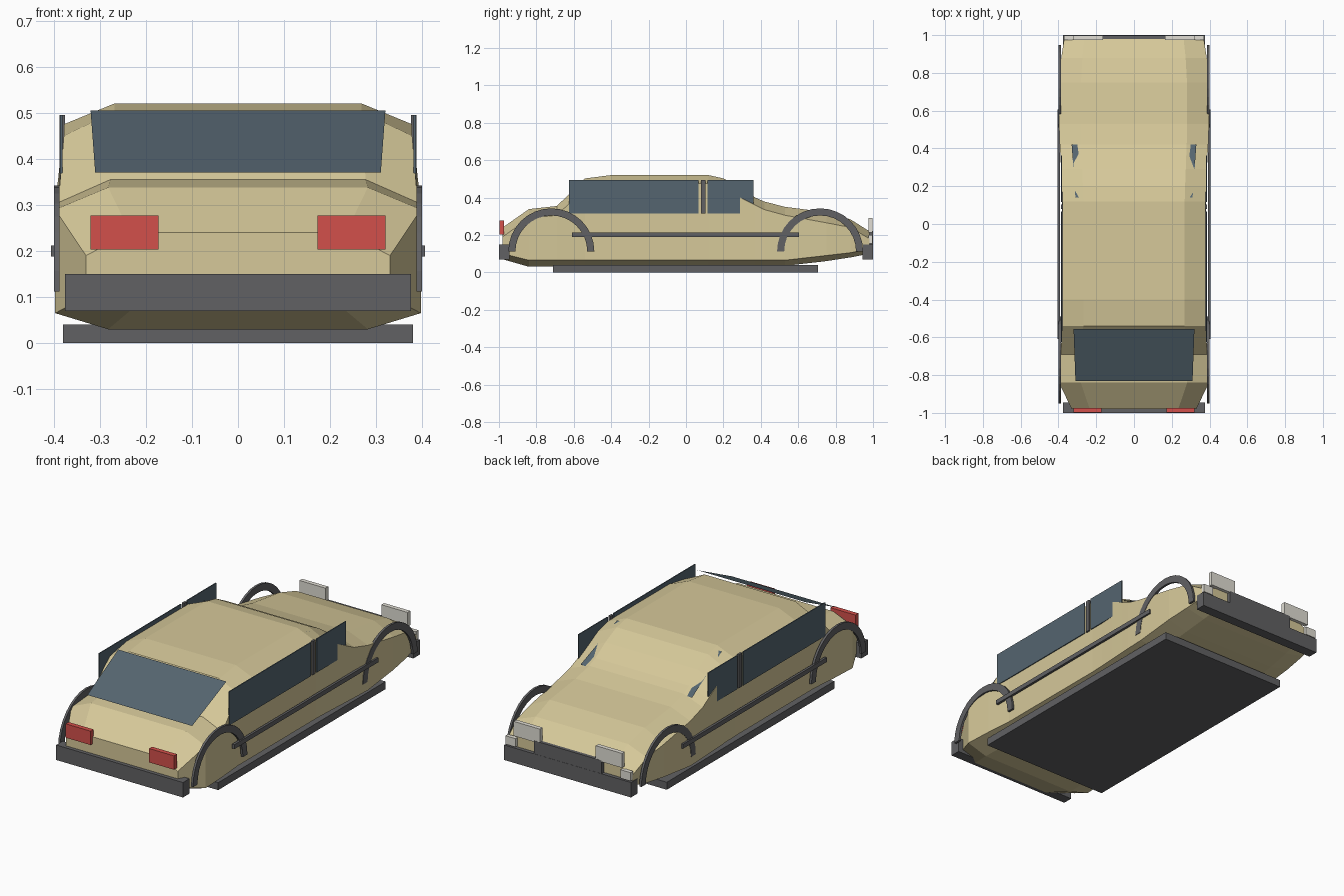
import bpy, bmesh, math
from mathutils import Vector

if "Cube" in bpy.data.objects:
    bpy.data.objects.remove(bpy.data.objects["Cube"])


def material(name, rgb):
    m = bpy.data.materials.new(name)
    m.diffuse_color = (*rgb, 1)
    m.use_nodes = True
    m.node_tree.nodes["Principled BSDF"].inputs["Base Color"].default_value = m.diffuse_color
    return m


PAINT = material("paint", (0.67, 0.58, 0.32))
GLASS = material("glass", (0.09, 0.13, 0.16))
TRIM = material("trim", (0.12, 0.12, 0.125))
RED = material("red_lens", (0.65, 0.08, 0.07))
CLEAR = material("clear_lens", (0.75, 0.73, 0.66))


def mesh_object(name, verts, faces, mat):
    me = bpy.data.meshes.new(name)
    me.from_pydata(verts, [], faces)
    bm = bmesh.new()
    bm.from_mesh(me)
    bmesh.ops.recalc_face_normals(bm, faces=bm.faces)
    bm.to_mesh(me)
    bm.free()
    me.materials.append(mat)
    ob = bpy.data.objects.new(name, me)
    bpy.context.collection.objects.link(ob)
    return ob


def box(name, x, y, z, mat, mirror=False):
    """Box from (min, max) ranges, optionally mirrored over x = 0."""
    v = [(a, b, c) for a in x for b in y for c in z]
    f = [(0, 1, 3, 2), (4, 6, 7, 5), (0, 4, 5, 1), (2, 3, 7, 6), (0, 2, 6, 4), (1, 5, 7, 3)]
    ob = mesh_object(name, v, f, mat)
    if mirror:
        ob.modifiers.new("mirror", 'MIRROR').use_mirror_merge = False
    return ob


# Body: octagonal sections lofted along y
# y, half width, bottom z, lower side z, upper side z, top z
SECTIONS = [
    (-0.98, 0.33, 0.07, 0.10, 0.19, 0.24),
    (-0.84, 0.397, 0.03, 0.065, 0.29, 0.338),
    (-0.69, 0.39, 0.03, 0.065, 0.305, 0.355),
    (-0.54, 0.378, 0.03, 0.065, 0.45, 0.502),
    (-0.40, 0.378, 0.03, 0.065, 0.475, 0.52),
    (0.12, 0.378, 0.03, 0.065, 0.475, 0.52),
    (0.20, 0.381, 0.03, 0.065, 0.45, 0.502),
    (0.29, 0.386, 0.03, 0.065, 0.40, 0.455),
    (0.37, 0.39, 0.03, 0.065, 0.36, 0.40),
    (0.42, 0.393, 0.03, 0.065, 0.335, 0.378),
    (0.53, 0.397, 0.035, 0.065, 0.305, 0.35),
    (0.75, 0.395, 0.06, 0.09, 0.265, 0.322),
    (0.88, 0.385, 0.08, 0.105, 0.24, 0.283),
    (0.98, 0.37, 0.10, 0.125, 0.18, 0.22),
]
verts, faces = [], []
for y, w, zb, zl, zu, zt in SECTIONS:
    half = [(0.71 * w, zb), (w, zl), (w, zu), (0.71 * w, zt)]
    verts += [(x, y, z) for x, z in half] + [(-x, y, z) for x, z in reversed(half)]
for s in range(len(SECTIONS) - 1):
    for i in range(8):
        j = (i + 1) % 8
        faces.append((s * 8 + i, s * 8 + j, s * 8 + 8 + j, s * 8 + 8 + i))
faces += [tuple(range(8)), tuple(range(len(verts) - 8, len(verts)))]
mesh_object("body", verts, faces, PAINT)


# Front and rear windscreens
def screen(name, y0, z0, w0, y1, z1, w1):
    mesh_object(name, [(-w0, y0, z0), (w0, y0, z0), (w1, y1, z1), (-w1, y1, z1)],
                [(0, 1, 2, 3)], GLASS)


screen("front_windscreen", 0.14, 0.505, 0.31, 0.42, 0.37, 0.33)
screen("rear_window", -0.555, 0.505, 0.32, -0.83, 0.37, 0.31)

# Side glass and door pillars
box("rear_side_glass", (0.381, 0.386), (-0.625, 0.066), (0.315, 0.495), GLASS, True)
box("front_side_glass", (0.381, 0.386), (0.116, 0.362), (0.315, 0.495), GLASS, True)
box("door_pillar", (0.375, 0.387), (0.079, 0.103), (0.315, 0.495), TRIM, True)

# Underbody, bumpers, side mouldings
box("underbody", (-0.38, 0.38), (-0.71, 0.705), (0.0, 0.04), TRIM)
box("rear_bumper", (-0.375, 0.375), (-1.0, -0.945), (0.07, 0.15), TRIM)
box("front_bumper", (-0.375, 0.375), (0.945, 1.0), (0.07, 0.15), TRIM)
box("side_moulding", (0.393, 0.406), (-0.61, 0.605), (0.188, 0.212), TRIM, True)

# Lights and grille
box("tail_light", (0.173, 0.32), (-0.998, -0.973), (0.203, 0.277), RED, True)
box("headlight", (0.165, 0.32), (0.975, 0.998), (0.213, 0.29), CLEAR, True)
box("indicator", (0.31, 0.37), (0.975, 0.997), (0.155, 0.2), CLEAR, True)
box("grille", (-0.2, 0.2), (0.975, 0.999), (0.145, 0.22), TRIM)


# Wheel arch trims: half rings on both sides
def arch(name, yc, zc=0.112, r_in=0.192, r_out=0.23, n=16):
    v, f = [], []
    for i in range(n + 1):
        a = math.pi * i / n
        for x in (0.387, 0.399):
            for r in (r_in, r_out):
                v.append((x, yc + r * math.cos(a), zc + r * math.sin(a)))
    for i in range(n):
        b = i * 4
        for p, q in ((0, 1), (1, 3), (3, 2), (2, 0)):
            f.append((b + p, b + q, b + 4 + q, b + 4 + p))
    e = n * 4
    f += [(0, 1, 3, 2), (e, e + 1, e + 3, e + 2)]
    ob = mesh_object(name, v, f, TRIM)
    ob.modifiers.new("mirror", 'MIRROR').use_mirror_merge = False


arch("rear_wheel_arch", -0.72)
arch("front_wheel_arch", 0.717)
